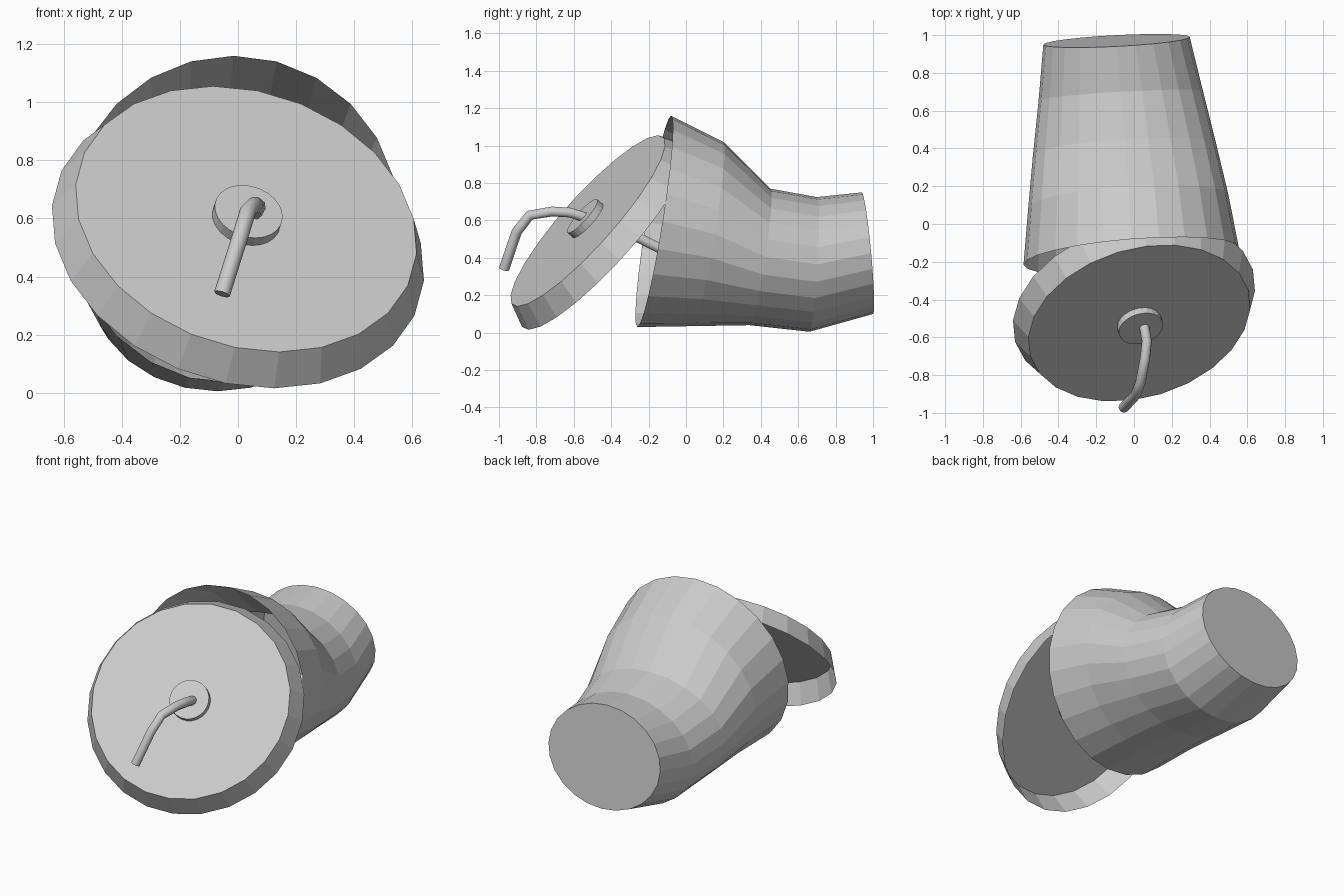
import bpy, bmesh, math
from mathutils import Vector

if "Cube" in bpy.data.objects:
    bpy.data.objects.remove(bpy.data.objects["Cube"])

SIDES = 24


def loft(name, rings, cap_start=False, cap_end=False):
    """Skin elliptical rings, each given as (centre, half axis u, half axis v)."""
    bm = bmesh.new()
    loops = []
    for c, u, v in rings:
        loops.append([bm.verts.new(c + u * math.cos(a) + v * math.sin(a))
                      for a in (2 * math.pi * i / SIDES for i in range(SIDES))])
    for a, b in zip(loops, loops[1:]):
        for i in range(SIDES):
            j = (i + 1) % SIDES
            bm.faces.new((a[i], a[j], b[j], b[i]))
    if cap_start:
        bm.faces.new(loops[0])
    if cap_end:
        bm.faces.new(loops[-1])
    bmesh.ops.recalc_face_normals(bm, faces=bm.faces)
    mesh = bpy.data.meshes.new(name)
    bm.to_mesh(mesh)
    bm.free()
    ob = bpy.data.objects.new(name, mesh)
    bpy.context.collection.objects.link(ob)
    return ob


# bent cup: top (y, z), bottom (y, z), left x, right x, half yaw offset
sections = [
    ((-0.08, 1.16), (-0.26, 0.03), -0.585, 0.555, 0.045),
    ((0.20, 1.02), (0.04, 0.035), -0.56, 0.50, 0.035),
    ((0.45, 0.77), (0.34, 0.04), -0.535, 0.435, 0.03),
    ((0.70, 0.725), (0.66, 0.005), -0.505, 0.365, 0.025),
    ((0.94, 0.75), (1.0, 0.10), -0.48, 0.295, 0.02),
]
rings = []
for (ty, tz), (by, bz), xl, xr, dy in sections:
    centre = Vector(((xl + xr) / 2, (ty + by) / 2, (tz + bz) / 2))
    u = Vector(((xr - xl) / 2, dy, 0))
    v = Vector((0, (ty - by) / 2, (tz - bz) / 2))
    rings.append((centre, u, v))
loft("cup_body", rings, cap_end=True)

# tilted lid and hub share one axis
n = Vector((0.22, -0.725, 0.65)).normalized()
side = n.cross(Vector((0, 0, 1))).normalized()
up = side.cross(n)
face = Vector((0.028, -0.525, 0.598))


def disc(offset, radius):
    return (face + n * offset, side * radius, up * radius)


# lid: shallow flared shell, open at the back
loft("lid", [disc(0, 0.603), disc(-0.128, 0.658)], cap_start=True)
loft("hub", [disc(0.04, 0.12), disc(-0.005, 0.12)], cap_start=True, cap_end=True)

# bent rod running from the outer hook through the lid into the cup
path = [(-0.055, -0.973, 0.34), (0.008, -0.905, 0.54), (0.035, -0.835, 0.628),
        (0.058, -0.715, 0.648), (0.068, -0.62, 0.642), (0.055, -0.55, 0.62),
        (0.03, -0.25, 0.505), (0.01, -0.10, 0.43), (-0.02, 0.15, 0.36)]
curve = bpy.data.curves.new("rod", 'CURVE')
curve.dimensions = '3D'
curve.bevel_depth = 0.028
curve.bevel_resolution = 2
curve.use_fill_caps = True
spline = curve.splines.new('POLY')
spline.points.add(len(path) - 1)
for p, co in zip(spline.points, path):
    p.co = (*co, 1)
rod = bpy.data.objects.new("rod", curve)
bpy.context.collection.objects.link(rod)
bpy.context.view_layer.objects.active = rod
rod.select_set(True)
bpy.ops.object.convert(target='MESH')
bpy.ops.object.shade_smooth_by_angle(angle=math.radians(50))
